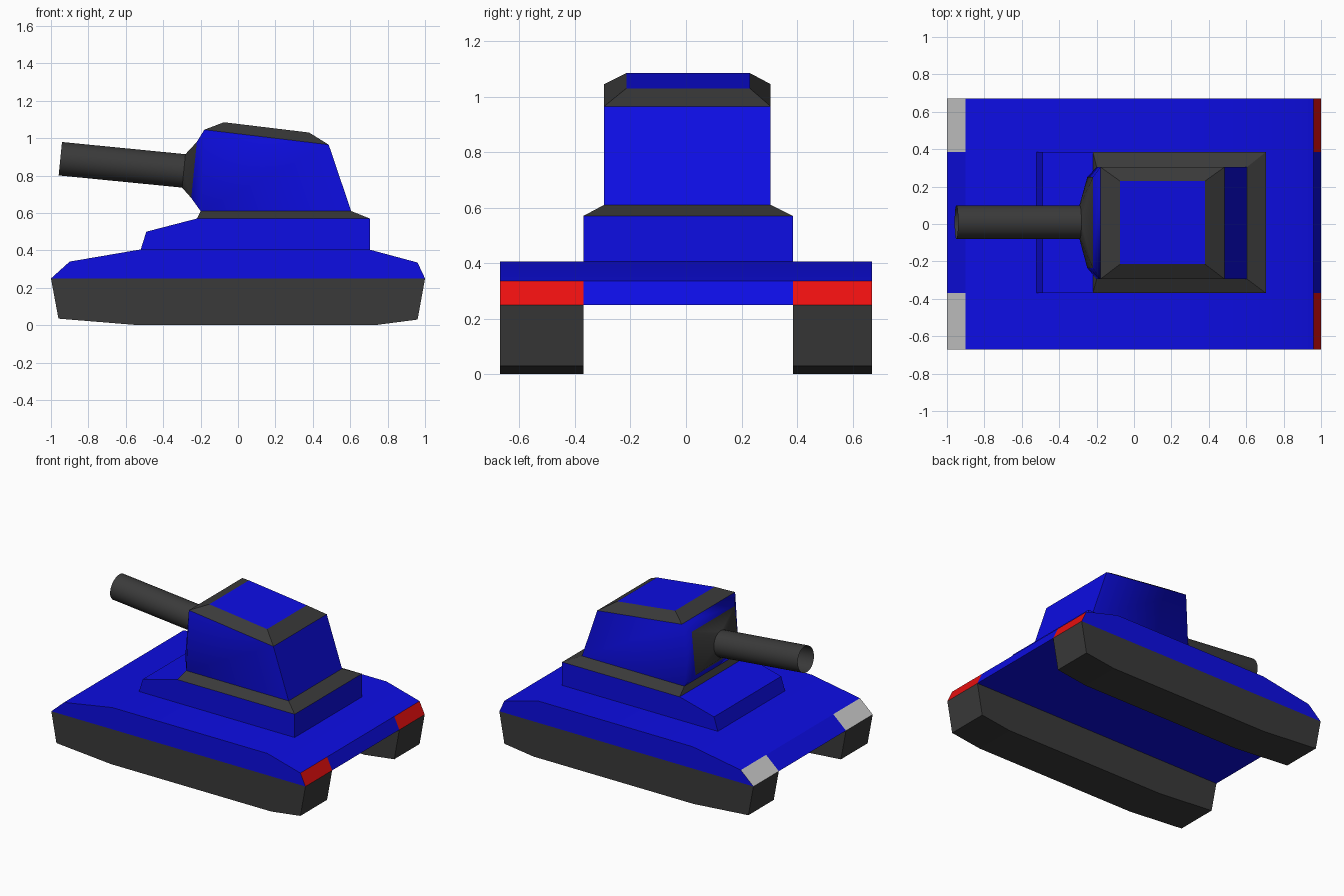
import bpy, bmesh, math

if "Cube" in bpy.data.objects:
    bpy.data.objects.remove(bpy.data.objects["Cube"])


def material(name, rgb):
    m = bpy.data.materials.new(name)
    m.diffuse_color = (*rgb, 1)
    m.use_nodes = True
    m.node_tree.nodes["Principled BSDF"].inputs["Base Color"].default_value = m.diffuse_color
    return m


BLUE = material("blue paint", (0.004, 0.004, 0.77))
DARK = material("dark grey", (0.042, 0.042, 0.042))
RED = material("red lamp", (0.82, 0.005, 0.005))
PALE = material("pale lamp", (0.64, 0.64, 0.64))


def loft(name, rings, mats, closed_start=False, closed_end=False, skip=(), special=None):
    """Join rings with side faces; mats holds one material per ring gap, plus one for the end cap."""
    special = special or {}
    bm = bmesh.new()
    rows = [[bm.verts.new(p) for p in r] for r in rings]
    used = []

    def add(verts, mat):
        if mat not in used:
            used.append(mat)
        bm.faces.new(verts).material_index = used.index(mat)

    n = len(rows[0])
    for i in range(len(rows) - 1):
        for j in range(n):
            if (i, j) not in skip:
                k = (j + 1) % n
                add((rows[i][j], rows[i][k], rows[i + 1][k], rows[i + 1][j]),
                    special.get((i, j), mats[i]))
    if closed_start:
        add(rows[0][::-1], mats[0])
    if closed_end:
        add(rows[-1], mats[-1])
    bmesh.ops.remove_doubles(bm, verts=bm.verts[:], dist=1e-5)
    bmesh.ops.recalc_face_normals(bm, faces=bm.faces[:])
    me = bpy.data.meshes.new(name)
    bm.to_mesh(me)
    bm.free()
    for m in used:
        me.materials.append(m)
    ob = bpy.data.objects.new(name, me)
    bpy.context.collection.objects.link(ob)
    return ob


def select(*obs):
    bpy.ops.object.select_all(action='DESELECT')
    for ob in obs:
        ob.select_set(True)
    bpy.context.view_layer.objects.active = obs[0]


def smooth(ob, degrees):
    select(ob)
    bpy.ops.object.shade_smooth_by_angle(angle=math.radians(degrees))


def prism(name, profile, ys, mat, **kw):
    rings = [[(x, y, z) for x, z in profile] for y in ys]
    return loft(name, rings, [mat] * len(ys), True, True, **kw)


def rect(x0, x1, y0, y1, z0, z1):
    """Level or sloping rectangle; z0 at the x0 end, z1 at the x1 end."""
    return [(x0, y0, z0), (x1, y0, z1), (x1, y1, z1), (x0, y1, z0)]


def upright(xb, zb, xt, zt, y0, y1):
    return [(xt, y1, zt), (xt, y0, zt), (xb, y0, zb), (xb, y1, zb)]


# Tracks
track = [(-1, 0.25), (-0.96, 0.035), (-0.53, 0), (0.73, 0), (0.96, 0.03), (1, 0.25)]
for side, ys in (("right", (-0.67, -0.37)), ("left", (0.385, 0.67))):
    prism(side + "_track", track, ys, DARK, skip={(0, 5)})

# Hull, with lamps on the outer bands of the sloping ends
hull = [(-1, 0.25), (-0.9, 0.34), (-0.52, 0.405), (0.70, 0.405), (0.96, 0.335), (1, 0.25)]
lamps = {(b, e): m for b in (0, 2) for e, m in ((0, PALE), (4, RED))}
smooth(prism("hull", hull, (-0.67, -0.37, 0.385, 0.67), BLUE,
             skip={(0, 5), (2, 5)}, special=lamps), 25)

# Upper deck below the turret
deck = [(-0.52, 0.405), (-0.49, 0.5), (-0.22, 0.57), (0.705, 0.57), (0.705, 0.405)]
prism("upper_deck", deck, (-0.37, 0.385), BLUE, skip={(0, 2), (0, 4)})

# Turret: collar, body and bevelled roof
base = rect(-0.20, 0.605, -0.295, 0.305, 0.61, 0.61)
rim = rect(-0.18, 0.485, -0.295, 0.305, 1.045, 0.965)
roof = rect(-0.075, 0.38, -0.215, 0.23, 1.085, 1.03)
collar = rect(-0.22, 0.705, -0.37, 0.385, 0.57, 0.57)
loft("turret_collar", [collar, base], [DARK])
loft("turret_roof", [rim, roof], [DARK, BLUE], closed_end=True)
body = loft("turret_body", [base, rim], [BLUE], skip={(0, 3)})

# Turret front, welded to the body so the shading runs around it
plate = upright(-0.25, 0.68, -0.22, 0.98, -0.235, 0.25)
front = loft("turret_front", [upright(-0.20, 0.61, -0.18, 1.045, -0.295, 0.305), plate], [BLUE])
select(body, front)
bpy.ops.object.join()
bm = bmesh.new()
bm.from_mesh(body.data)
bmesh.ops.remove_doubles(bm, verts=bm.verts[:], dist=1e-5)
bmesh.ops.recalc_face_normals(bm, faces=bm.faces[:])
bm.to_mesh(body.data)
bm.free()
smooth(body, 60)

# Gun: mantlet from the rectangular plate to the round, open barrel
SIDES, R, TILT = 24, 0.0905, 0.1


def circle(cx, cz):
    pts = []
    for j in range(SIDES):
        a = 2 * math.pi * (j + 0.5) / SIDES
        h = R * math.sin(a)
        pts.append((cx + h * math.sin(TILT), 0.01 + R * math.cos(a), cz + h * math.cos(TILT)))
    return pts


breech, muzzle = circle(-0.29, 0.825), circle(-0.95, 0.89)
smooth(loft("gun_mantlet", [[c for c in plate for _ in range(SIDES // 4)], breech], [DARK]), 35)
smooth(loft("gun_barrel", [breech, muzzle], [DARK]), 35)
